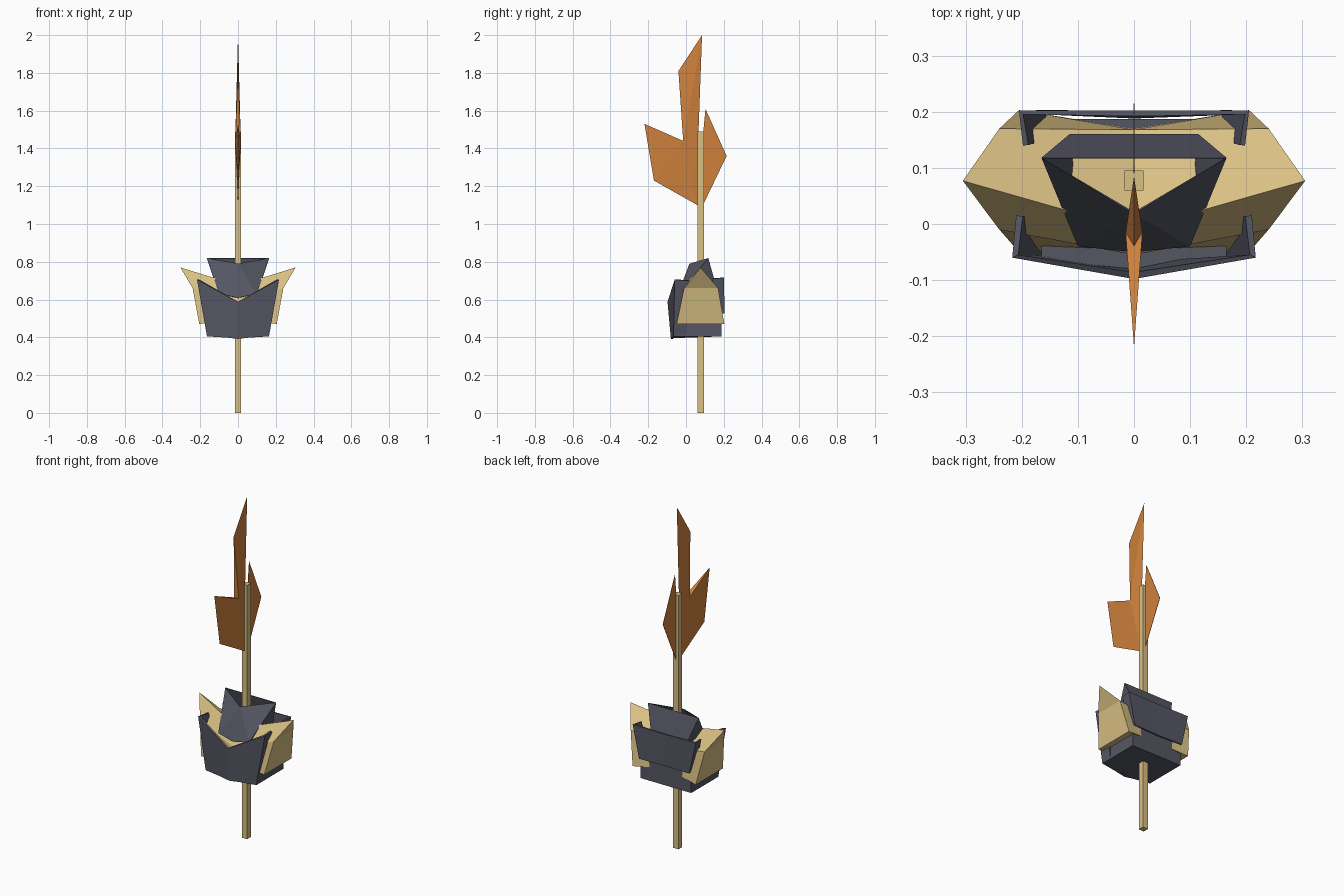
import bpy, bmesh

if "Cube" in bpy.data.objects:
    bpy.data.objects.remove(bpy.data.objects["Cube"])


def material(name, rgb):
    m = bpy.data.materials.new(name)
    m.diffuse_color = (*rgb, 1)
    m.use_nodes = True
    m.node_tree.nodes["Principled BSDF"].inputs["Base Color"].default_value = m.diffuse_color
    return m


SLATE = material("slate", (0.09, 0.094, 0.125))
GOLD = material("pale_gold", (0.70, 0.53, 0.23))
ORANGE = material("flame_orange", (0.62, 0.22, 0.045))


def part(name, verts, faces, mat, thickness=0):
    """Flat-shaded mesh, optionally thickened inwards."""
    bm = bmesh.new()
    vs = [bm.verts.new(v) for v in verts]
    for f in faces:
        bm.faces.new([vs[i] for i in f])
    bmesh.ops.recalc_face_normals(bm, faces=bm.faces)
    me = bpy.data.meshes.new(name)
    bm.to_mesh(me)
    bm.free()
    me.materials.append(mat)
    ob = bpy.data.objects.new(name, me)
    bpy.context.collection.objects.link(ob)
    if thickness:
        mod = ob.modifiers.new("thickness", "SOLIDIFY")
        mod.thickness = thickness
        mod.offset = -1
    return ob


def loft(name, sections, mat, thickness=0, closed=True):
    """Skin equal-length loops of points; closed loops get end caps."""
    n = len(sections[0])
    verts = [p for s in sections for p in s]
    faces = []
    for k in range(len(sections) - 1):
        for i in range(n if closed else n - 1):
            j = (i + 1) % n
            faces.append((k * n + i, k * n + j, (k + 1) * n + j, (k + 1) * n + i))
    if closed:
        faces += [tuple(range(n)), tuple(range(len(verts) - n, len(verts)))]
    return part(name, verts, faces, mat, thickness)


def ring(x0, x1, y0, y1, z):
    return [(x0, y0, z), (x1, y0, z), (x1, y1, z), (x0, y1, z)]


def mirror_path(half):
    """Path running from one side, through the middle point, to the other."""
    return [(-x, y, z) for x, y, z in half[:0:-1]] + half


# Square pole through the whole model
loft("pole", [ring(-.017, .017, .06, .095, z) for z in (0, 1.49)], GOLD)

# Horned bowl: five-point cross-sections meeting at a raised tip on each side
mid = [(0, -.05, .50), (0, -.055, .585), (0, -.01, .675), (0, .168, .63), (0, .17, .50)]
verts = list(mid)
faces = []
for s in (1, -1):
    o = len(verts)
    verts += [(s * .205, -.05, .47), (s * .24, -.01, .66), (s * .305, .077, .77),
              (s * .24, .17, .66), (s * .205, .203, .47)]
    faces += [(i, (i + 1) % 5, o + (i + 1) % 5, o + i) for i in range(5)]
    faces += [(o, o + 1, o + 3, o + 4), (o + 1, o + 2, o + 3)]
part("horned_bowl", verts, faces, GOLD)

# Dark base under the bowl, with a pointed front
base = [[(-.165, -.065, z), (0, -.08, z - .01), (.165, -.065, z),
         (.165, .187, z), (-.165, .187, z)] for z in (.405, .53)]
loft("base", base, SLATE)

# Front plate with notched top and side flaps
front_top = mirror_path([(0, -.098, .588), (.217, -.06, .705), (.21, .015, .70)])
front_low = mirror_path([(0, -.08, .392), (.165, -.066, .41), (.165, 0, .42)])
loft("front_plate", [front_low, front_top], SLATE, .012, closed=False)

# Back plate with side flaps
back_top = mirror_path([(0, .202, .712), (.205, .202, .715), (.198, .14, .71)])
back_low = mirror_path([(0, .198, .525), (.163, .203, .525), (.165, .15, .54)])
loft("back_plate", [back_low, back_top], SLATE, .01, closed=False)

# Open crown: front peak, two high rear corners, sloping back wall
crown = [(-.165, .118, .82), (.165, .118, .82), (0, .018, .79), (-.1, -.04, .63),
         (.1, -.04, .63), (-.115, .16, .67), (.115, .16, .67), (0, -.05, .61)]
part("crown", crown, [(3, 7, 2), (7, 4, 2), (2, 4, 1), (3, 2, 0),
                      (0, 1, 6, 5), (1, 4, 6), (0, 5, 3)], SLATE, .004)

# Flame blade: outline in the centre plane, thickest at its inner corner
outline = [(-.04, 1.81), (.085, 2.0), (.066, 1.48), (.06, 1.10), (-.17, 1.23), (-.22, 1.53)]
verts = [(0, y, z) for y, z in outline] + [(.015, -.015, 1.44), (-.015, -.015, 1.44)]
faces = [(i, i + 1, c) for c in (6, 7) for i in range(5)] + [(0, 6, 7), (5, 6, 7)]
part("flame_blade", verts, faces, ORANGE)

# Thin rear flame leaf behind the pole
leaf = [(.09, 1.10), (.215, 1.36), (.103, 1.61), (.088, 1.45)]
loft("flame_leaf", [[(x, y, z) for y, z in leaf] for x in (-.001, .001)], ORANGE)
